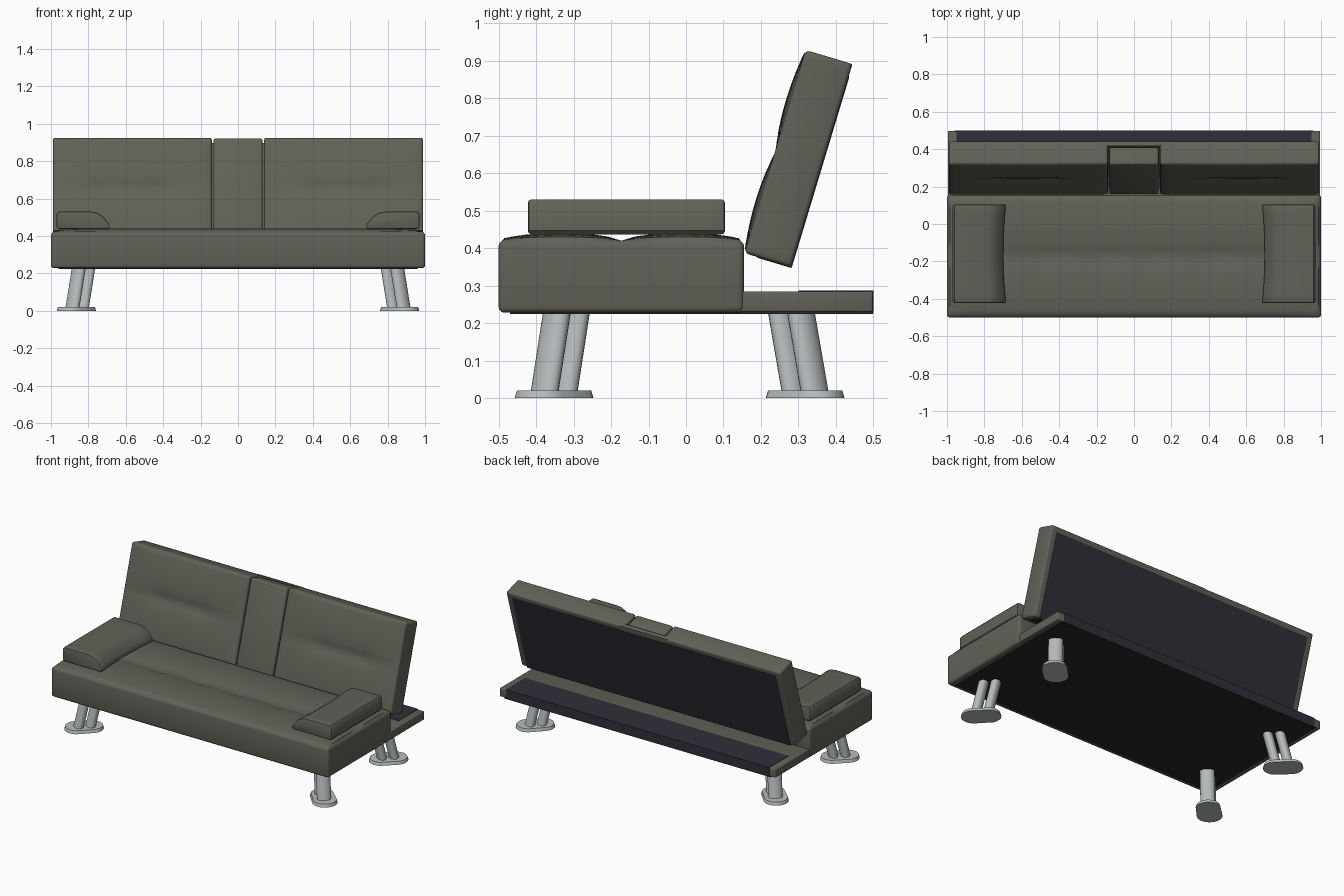
import bpy, bmesh
from math import sin, pi, exp, radians, copysign
from mathutils import Matrix, Vector

cube = bpy.data.objects.get("Cube")
if cube:
    bpy.data.objects.remove(cube, do_unlink=True)


def material(name, rgb, rough=0.8):
    m = bpy.data.materials.new(name)
    m.use_nodes = True
    m.diffuse_color = (*rgb, 1)
    node = m.node_tree.nodes["Principled BSDF"]
    node.inputs["Base Color"].default_value = (*rgb, 1)
    node.inputs["Roughness"].default_value = rough
    return m


fabric = material("grey_brown_fabric", (0.12, 0.12, 0.096))
lining = material("navy_lining", (0.028, 0.028, 0.042))
under = material("black_underside", (0.022, 0.022, 0.023))
metal = material("pale_metal", (0.47, 0.5, 0.51), 0.5)


def finish(bm, name, mat, matrix=None):
    bmesh.ops.recalc_face_normals(bm, faces=bm.faces)
    mesh = bpy.data.meshes.new(name)
    bm.to_mesh(mesh)
    bm.free()
    mesh.materials.append(mat)
    ob = bpy.data.objects.new(name, mesh)
    bpy.context.collection.objects.link(ob)
    if matrix:
        ob.matrix_world = matrix
    bpy.ops.object.select_all(action="DESELECT")
    ob.select_set(True)
    bpy.context.view_layer.objects.active = ob
    bpy.ops.object.shade_smooth_by_angle(angle=radians(40))
    return ob


def slice_up(bm, axis, lo, hi, count):
    """Cut evenly spaced edge loops along one axis."""
    normal = Vector((axis == 0, axis == 1, axis == 2))
    for i in range(1, count):
        geom = bm.verts[:] + bm.edges[:] + bm.faces[:]
        bmesh.ops.bisect_plane(bm, geom=geom, dist=1e-5, plane_no=normal,
                               plane_co=normal * (lo + (hi - lo) * i / count))


def block(name, mat, lo, hi, bevel=0.0, matrix=None, puff=None, cuts=(24, 16)):
    """Box between two corners, optionally rounded, with a padded top."""
    lo, hi = Vector(lo), Vector(hi)
    bm = bmesh.new()
    bmesh.ops.create_cube(bm, size=1)
    for v in bm.verts:
        v.co = (lo + hi) / 2 + v.co * (hi - lo)
    if bevel:
        bmesh.ops.bevel(bm, geom=bm.edges[:], offset=bevel, segments=3,
                        profile=0.5, affect="EDGES")
    if puff:
        for axis in (0, 1):
            slice_up(bm, axis, lo[axis], hi[axis], cuts[axis])
        for v in bm.verts:
            if v.co.z > hi.z - 1e-4:
                v.co.z += puff(v.co.x, v.co.y)
    return finish(bm, name, mat, matrix)


def bump(d, width):
    return exp(-(d / width) ** 2)


# Seat cushion: two long pads with a buttoned seam between them
SEAM = -0.1725


def seat_puff(x, y):
    pads = 0.021 * abs(sin(pi * (y - SEAM) / 0.3275)) ** 0.6
    buttons = sum(bump(x - b, 0.04) for b in (-0.43, -0.145, 0.145, 0.43))
    edge = 1 - 0.6 * abs(x) ** 12
    return pads * edge - 0.008 * buttons * bump(y - SEAM, 0.05)


block("seat", fabric, (-1, -0.5, 0.228), (1, 0.155, 0.42), 0.015,
      puff=seat_puff, cuts=(42, 18))

# Rear ledge with its lining wrapped over top, back and underside
block("rear_ledge", fabric, (-0.995, 0.14, 0.23), (0.995, 0.498, 0.285), 0.005)
block("ledge_lining_top", lining, (-0.95, 0.3, 0.282), (0.95, 0.5, 0.287))
block("ledge_lining_back", lining, (-0.95, 0.495, 0.228), (0.95, 0.5, 0.287))
block("underside", under, (-0.96, -0.47, 0.225), (0.96, 0.499, 0.23))

# Reclined backrest, made lying down (y up the back, z to the front)
tilt = Matrix.Translation((0, 0.3, 0.639)) @ Matrix.Rotation(radians(73.2), 4, "X")
H, T = 0.283, 0.065


def back_puff(x, y):
    x = abs(x)
    u = (x - 0.565) / 0.425
    bulge = 0.012 * abs(sin(pi * y / H)) ** 0.8 * max(0, 1 - u ** 4)
    crease = 0.008 * bump(y, 0.025) * bump(x - 0.58, 0.2)
    tufts = 0.008 * (bump(x - 0.44, 0.04) + bump(x - 0.74, 0.04)) * bump(y, 0.05)
    return bulge - crease - tufts


for side, s in (("left", 1), ("right", -1)):
    xs = sorted((s * 0.14, s * 0.99))
    block(side + "_back_cushion", fabric, (xs[0], -H, -T), (xs[1], H, T), 0.012,
          tilt, back_puff, (24, 20))
block("back_frame", fabric, (-0.17, -H, -T), (0.17, H, -0.037), 0.004, tilt)
block("fold_down_console", fabric, (-0.131, -H, -0.034), (0.131, H - 0.004, T),
      0.012, tilt)
block("back_lining", lining, (-0.95, -H - 0.002, -T - 0.002),
      (0.95, H - 0.035, -T + 0.003), 0, tilt)
block("back_lining_bottom", lining, (-0.95, -H - 0.002, -T - 0.002),
      (0.95, -H + 0.003, 0.03), 0, tilt)

# Armrest pillows: rounded wedge profile run front to back
PROFILE = [(0.685, 0.445), (0.695, 0.437), (0.96, 0.437), (0.97, 0.447),
           (0.97, 0.518), (0.96, 0.53), (0.785, 0.53), (0.755, 0.525),
           (0.725, 0.508), (0.695, 0.475), (0.685, 0.458)]
FRONT, REAR = -0.422, 0.104
for side, s in (("left", 1), ("right", -1)):
    bm = bmesh.new()
    face = bm.faces.new([bm.verts.new((s * x, FRONT, z)) for x, z in PROFILE])
    new = bmesh.ops.extrude_face_region(bm, geom=[face])["geom"]
    for v in new:
        if isinstance(v, bmesh.types.BMVert):
            v.co.y = REAR
    bmesh.ops.recalc_face_normals(bm, faces=bm.faces)
    rims = [e for e in bm.edges if abs(e.verts[0].co.y - e.verts[1].co.y) < 1e-4]
    bmesh.ops.bevel(bm, geom=rims, offset=0.009, segments=2, profile=0.5,
                    affect="EDGES")
    slice_up(bm, 1, FRONT, REAR, 10)
    for v in bm.verts:
        w = (v.co.y - (FRONT + REAR) / 2) / ((REAR - FRONT) / 2)
        t = (0.97 - abs(v.co.x)) / 0.285
        v.co.x += s * 0.014 * (1 - w * w) * t
    finish(bm, side + "_arm_pillow", fabric)

# Legs: twin oval posts splayed outward along the corner diagonal
for side, sx in (("left", 1), ("right", -1)):
    for end, sy, y_foot, y_top in (("front", -1, -0.352, -0.318),
                                   ("rear", 1, 0.318, 0.28)):
        diag = Vector((sx, sy, 0)).normalized()
        perp = Vector((-diag.y, diag.x, 0))
        foot = Vector((sx * 0.86, y_foot, 0.015))
        top = Vector((sx * 0.825, y_top, 0.235))
        for k, label in ((1, "outer"), (-1, "inner")):
            bm = bmesh.new()
            bmesh.ops.create_cone(bm, cap_ends=True, segments=20, radius1=1,
                                  radius2=1, depth=1)
            for v in bm.verts:
                x, y, z = v.co
                v.co = (foot.lerp(top, z + 0.5) + diag * (x * 0.03 + k * 0.036)
                        + perp * y * 0.043)
            finish(bm, f"{end}_{side}_leg_{label}_post", metal)
        bm = bmesh.new()
        bmesh.ops.create_cone(bm, cap_ends=True, segments=22, radius1=1,
                              radius2=0.92, depth=0.02)
        for v in bm.verts:
            x, y, z = v.co
            v.co = (Vector((sx * 0.864, y_foot, z + 0.01)) + perp * y * 0.075
                    + diag * (x * 0.075 + copysign(0.043, x)))
        finish(bm, f"{end}_{side}_foot", metal)
